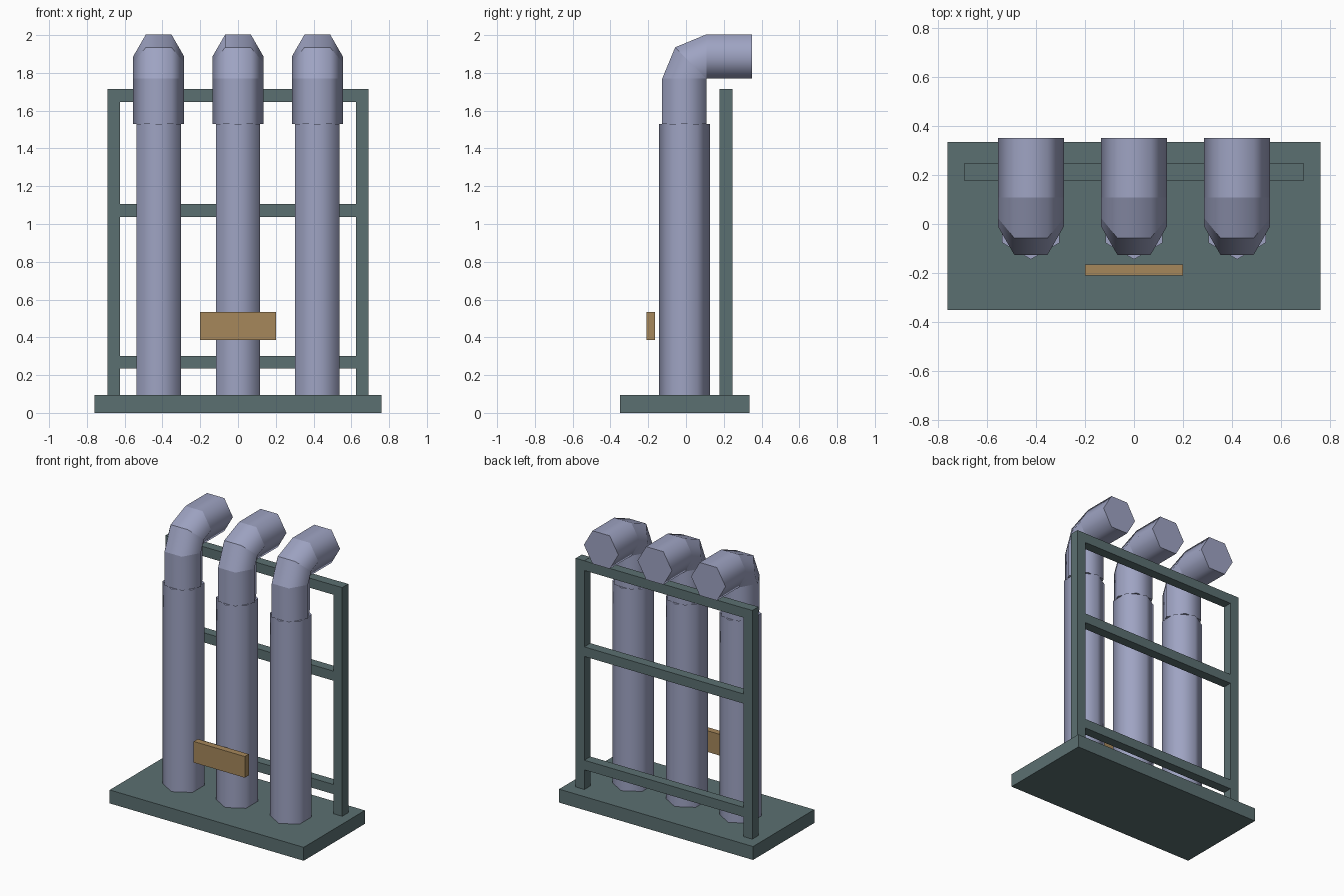
import bpy, bmesh, math

if "Cube" in bpy.data.objects:
    bpy.data.objects.remove(bpy.data.objects["Cube"])


def material(name, rgb):
    m = bpy.data.materials.new(name)
    m.diffuse_color = (*rgb, 1)
    m.use_nodes = True
    m.node_tree.nodes["Principled BSDF"].inputs["Base Color"].default_value = m.diffuse_color
    return m


STEEL = material("dark green steel", (0.105, 0.160, 0.165))
PIPE = material("pale blue metal", (0.345, 0.37, 0.545))
BRASS = material("brass plate", (0.38, 0.245, 0.105))


def finish(name, bm, mat):
    bmesh.ops.recalc_face_normals(bm, faces=bm.faces[:])
    me = bpy.data.meshes.new(name)
    bm.to_mesh(me)
    bm.free()
    me.materials.append(mat)
    ob = bpy.data.objects.new(name, me)
    bpy.context.collection.objects.link(ob)
    return ob


def box(name, lo, hi, mat):
    bm = bmesh.new()
    bmesh.ops.create_cube(bm, size=1)
    for v in bm.verts:
        v.co = [(l + h) / 2 + c * (h - l) for c, l, h in zip(v.co, lo, hi)]
    return finish(name, bm, mat)


def tube(name, rings, mat):
    """Skin rings of points: smooth around, sharp at each ring."""
    bm = bmesh.new()
    loops = [[bm.verts.new(p) for p in ring] for ring in rings]
    n = len(loops[0])
    for a, b in zip(loops, loops[1:]):
        for i in range(n):
            j = (i + 1) % n
            bm.faces.new((a[i], a[j], b[j], b[i])).smooth = True
    bm.faces.new(loops[0])
    bm.faces.new(loops[-1])
    for ring in loops:
        for i in range(n):
            bm.edges.get((ring[i], ring[(i + 1) % n])).smooth = False
    bmesh.ops.remove_doubles(bm, verts=bm.verts[:], dist=0.0005)
    return finish(name, bm, mat)


# base slab and rear frame
box("base", (-0.76, -0.35, 0), (0.76, 0.335, 0.095), STEEL)
for side, x in (("left", -0.658), ("right", 0.658)):
    box(side + "_post", (x - 0.034, 0.178, 0.095), (x + 0.034, 0.246, 1.715), STEEL)
for part, z in (("lower", 0.268), ("middle", 1.071), ("upper", 1.68)):
    box(part + "_rail", (-0.624, 0.178, z - 0.034), (0.624, 0.246, z + 0.034), STEEL)

# three hexagonal pipes, each with an elbow turning to the back
R, CY = 0.135, -0.009
FLAT = R * math.sin(math.pi / 3)
PY, PZ = CY + FLAT, 1.77          # inner corner the elbow turns about
ANGLES = [math.pi / 3 * i for i in range(6)]


def elbow_ring(cx, turn, dy=0, dz=0):
    t = math.radians(turn)
    ring = []
    for a in ANGLES:
        d = FLAT + R * math.sin(a)
        ring.append((cx + R * math.cos(a), PY - d * math.cos(t) + dy, PZ + d * math.sin(t) + dz))
    return ring


for label, cx in (("left", -0.42), ("middle", 0), ("right", 0.42)):
    tube(label + "_pipe",
         [[(cx + R * math.sin(a), CY + R * math.cos(a), z) for a in ANGLES]
          for z in (0.095, 1.53)], PIPE)
    tube(label + "_elbow",
         [elbow_ring(cx, 0, dz=1.53 - PZ), elbow_ring(cx, 0), elbow_ring(cx, 45),
          elbow_ring(cx, 90), elbow_ring(cx, 90, dy=0.35 - PY)], PIPE)

# small plate in front of the middle pipe
box("front_plate", (-0.2, -0.21, 0.385), (0.2, -0.165, 0.535), BRASS)
